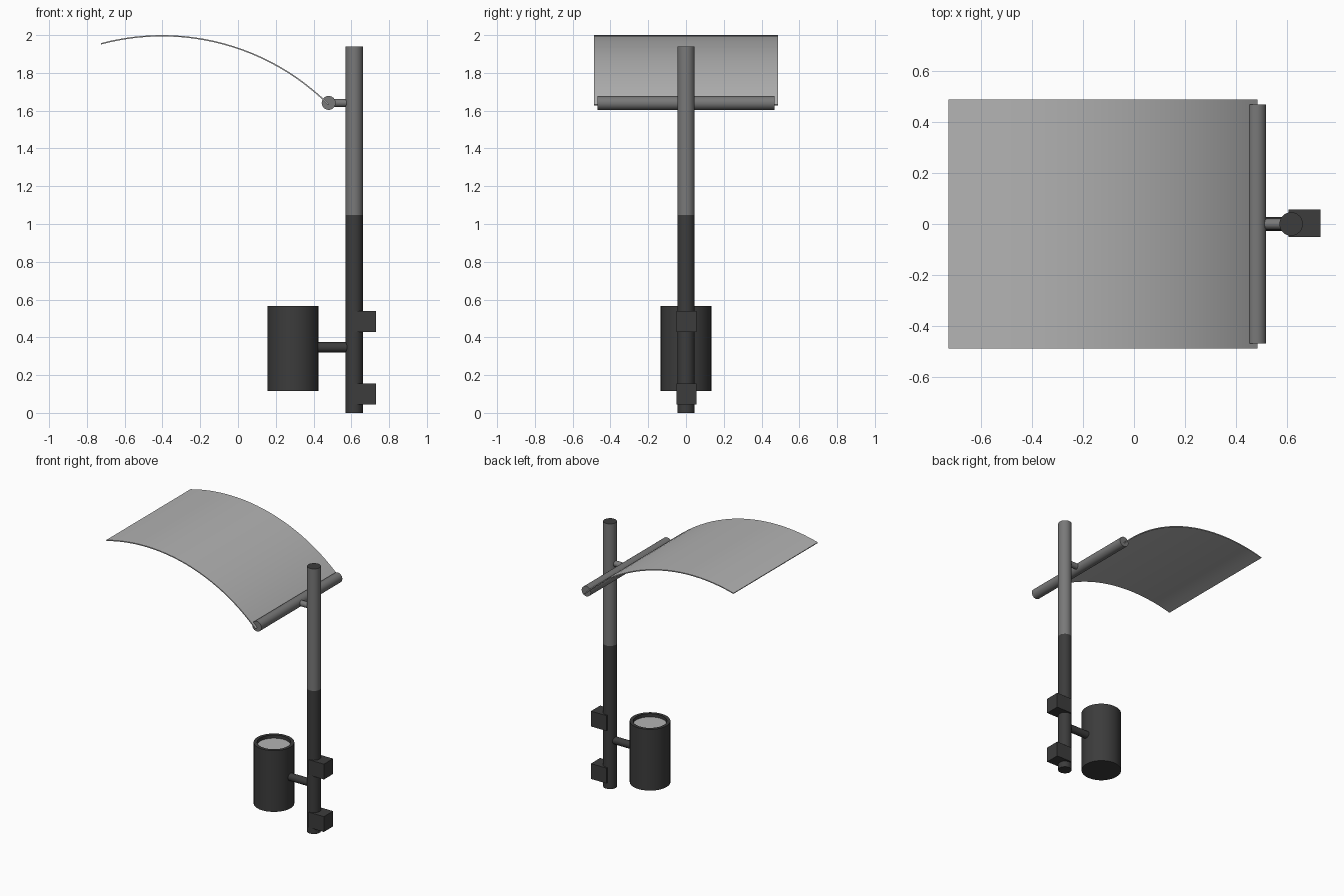
import bpy, bmesh, math
from mathutils import Vector

if "Cube" in bpy.data.objects:
    bpy.data.objects.remove(bpy.data.objects["Cube"])


def material(name, v):
    m = bpy.data.materials.new(name)
    m.diffuse_color = (v, v, v, 1)
    m.use_nodes = True
    m.node_tree.nodes["Principled BSDF"].inputs["Base Color"].default_value = m.diffuse_color
    return m


DARK = material("charcoal", 0.045)
GREY = material("mid grey", 0.19)
LIGHT = material("light grey", 0.45)


def smooth(ob):
    bpy.ops.object.select_all(action='DESELECT')
    ob.select_set(True)
    bpy.context.view_layer.objects.active = ob
    bpy.ops.object.shade_smooth_by_angle(angle=math.radians(40))


def rod(name, a, b, r, mat, sides=24):
    """Cylinder running from point a to point b."""
    a, b = Vector(a), Vector(b)
    d = b - a
    bpy.ops.mesh.primitive_cylinder_add(vertices=sides, radius=r, depth=d.length, location=(a + b) / 2)
    ob = bpy.context.object
    ob.name = name
    ob.rotation_euler = d.to_track_quat('Z', 'Y').to_euler()
    ob.data.materials.append(mat)
    smooth(ob)
    return ob


def from_bmesh(name, bm, mat):
    me = bpy.data.meshes.new(name)
    bmesh.ops.recalc_face_normals(bm, faces=bm.faces)
    bm.to_mesh(me)
    bm.free()
    ob = bpy.data.objects.new(name, me)
    bpy.context.collection.objects.link(ob)
    me.materials.append(mat)
    smooth(ob)
    return ob


# Pole: dark lower half, grey upper half with a dark end cap
PX = 0.615
rod("lower_pole", (PX, 0, 0), (PX, 0, 1.047), 0.046, DARK)
upper = rod("upper_pole", (PX, 0, 1.047), (PX, 0, 1.94), 0.046, GREY)
upper.data.materials.append(DARK)
for p in upper.data.polygons:
    if p.normal.z > 0.9:
        p.material_index = 1

# Mounting blocks behind the pole
for name, z in (("lower_block", 0.1), ("upper_block", 0.484)):
    bpy.ops.mesh.primitive_cube_add(size=1, location=(0.668, 0.003, z))
    block = bpy.context.object
    block.name = name
    block.scale = (0.125, 0.106, 0.112)
    block.data.materials.append(DARK)

# Cross bar and its short connector
rod("cross_bar", (0.48, -0.468, 1.641), (0.48, 0.468, 1.641), 0.037, GREY)
rod("bar_connector", (0.49, 0, 1.641), (PX, 0, 1.641), 0.021, GREY, 16)

# Curved reflector: a 60 degree arc with thin thickness
bm = bmesh.new()
R, CX, T, N, HY = 1.252, -0.402, 0.007, 24, 0.487
arc = [math.radians(-15 + 60 * i / N) for i in range(N + 1)]
profile = [(r * math.sin(t), r * math.cos(t)) for r, ts in ((R, arc), (R - T, arc[::-1])) for t in ts]
face = bm.faces.new([bm.verts.new((CX + x, -HY, 2 - R + z)) for x, z in profile])
ext = bmesh.ops.extrude_face_region(bm, geom=[face])
bmesh.ops.translate(bm, vec=(0, 2 * HY, 0), verts=[v for v in ext["geom"] if isinstance(v, bmesh.types.BMVert)])
from_bmesh("curved_reflector", bm, LIGHT)

# Spotlight housing: cylinder with a recessed top
bm = bmesh.new()
S, LX = 32, 0.291
rings = []
for r, z in ((0.135, 0.117), (0.135, 0.565), (0.112, 0.565), (0.112, 0.535)):
    rings.append([bm.verts.new((LX + r * math.cos(2 * math.pi * i / S),
                                r * math.sin(2 * math.pi * i / S), z)) for i in range(S)])
for a, b in zip(rings, rings[1:]):
    for i in range(S):
        j = (i + 1) % S
        bm.faces.new((a[i], a[j], b[j], b[i]))
bm.faces.new(rings[0])
bm.faces.new(rings[-1])
from_bmesh("spotlight_housing", bm, DARK)

# Lens inside the recess, and the arm holding the spotlight
rod("spotlight_lens", (LX, 0, 0.534), (LX, 0, 0.542), 0.111, LIGHT, 32)
rod("spotlight_arm", (0.41, 0, 0.347), (PX, 0, 0.347), 0.027, DARK, 16)
